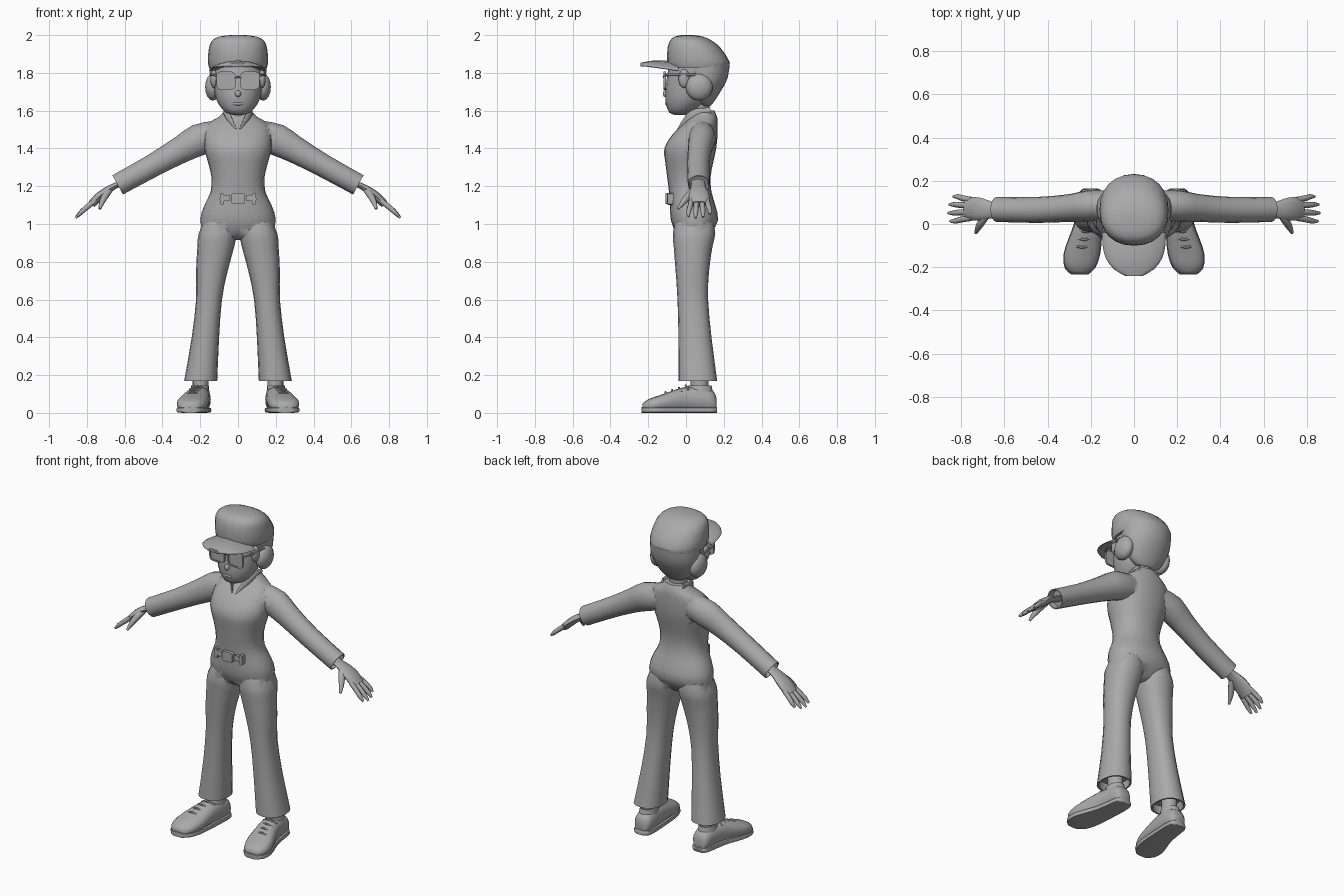
import bpy, bmesh, math
from mathutils import Vector as V

if "Cube" in bpy.data.objects:
    bpy.data.objects.remove(bpy.data.objects["Cube"])

GREY = bpy.data.materials.new("plain grey")
GREY.diffuse_color = (0.4, 0.4, 0.4, 1)
GREY.use_nodes = True
GREY.node_tree.nodes["Principled BSDF"].inputs["Base Color"].default_value = GREY.diffuse_color


def finish(name, bm, mirror=False, angle=50):
    bmesh.ops.recalc_face_normals(bm, faces=bm.faces)
    me = bpy.data.meshes.new(name)
    bm.to_mesh(me)
    bm.free()
    me.materials.append(GREY)
    ob = bpy.data.objects.new(name, me)
    bpy.context.collection.objects.link(ob)
    smooth(ob, angle)
    if mirror:
        m = ob.modifiers.new("mirror", 'MIRROR')
        m.use_mirror_merge = False
    return ob


def smooth(ob, angle=50):
    bpy.ops.object.select_all(action='DESELECT')
    ob.select_set(True)
    bpy.context.view_layer.objects.active = ob
    bpy.ops.object.shade_smooth_by_angle(angle=math.radians(angle))


def loft(name, rings, n=16, steps=2, power=2.0, hollow=0, mirror=False, bend=None):
    """Skin rings of (centre, half axis u, half axis v), eased between rings."""
    out = []
    for i in range(len(rings) - 1):
        p = [rings[max(0, min(len(rings) - 1, i + k))] for k in (-1, 0, 1, 2)]
        for s in range(steps):
            t = s / steps
            out.append([0.5 * (2 * b + (c - a) * t + (2 * a - 5 * b + 4 * c - d) * t * t
                               + (3 * b - a - 3 * c + d) * t ** 3) for a, b, c, d in zip(*p)])
    out.append(list(rings[-1]))
    if hollow:                       # open end with a recessed floor
        c, u, v = out[-1]
        back = (rings[-2][0] - c).normalized() * hollow
        out += [[c, u * .9, v * .9], [c + back, u * .85, v * .85]]
    bm = bmesh.new()
    loops = []
    for c, u, v in out:
        row = []
        for k in range(n):
            a = 2 * math.pi * k / n
            ca, sa = math.cos(a), math.sin(a)
            e = 2 / power
            co = c + u * math.copysign(abs(ca) ** e, ca) + v * math.copysign(abs(sa) ** e, sa)
            row.append(bm.verts.new(bend(co) if bend else co))
        loops.append(row)
    for a, b in zip(loops, loops[1:]):
        for k in range(n):
            bm.faces.new((a[k], a[(k + 1) % n], b[(k + 1) % n], b[k]))
    bm.faces.new(loops[0])
    bm.faces.new(loops[-1])
    return finish(name, bm, mirror)


def flat(z, x0, x1, y0, y1):         # horizontal ring from its extents
    return V(((x0 + x1) / 2, (y0 + y1) / 2, z)), V(((x1 - x0) / 2, 0, 0)), V((0, (y1 - y0) / 2, 0))


def sym(z, rx, y0, y1):
    return flat(z, -rx, rx, y0, y1)


def upright(y, xc, hw, z0, z1):      # ring facing along y
    return V((xc, y, (z0 + z1) / 2)), V((hw, 0, 0)), V((0, 0, (z1 - z0) / 2))


def tube(name, pts, radii, side=V((0, 1, 0)), n=8, squash=1, **kw):
    rings = []
    pts = [V(p) for p in pts]
    for i, p in enumerate(pts):
        d = (pts[min(i + 1, len(pts) - 1)] - pts[max(i - 1, 0)]).normalized()
        u = (side - d * side.dot(d)).normalized()
        rings.append((p, u * radii[i], d.cross(u) * radii[i] * squash))
    return loft(name, rings, n, **kw)


def blob(name, loc, size, mirror=False):
    bm = bmesh.new()
    bmesh.ops.create_uvsphere(bm, u_segments=14, v_segments=8, radius=1)
    for v in bm.verts:
        v.co = V(a * b + c for a, b, c in zip(v.co, size, loc))
    return finish(name, bm, mirror)


# Clothing: torso, trouser legs and sleeves joined into one skin
suit = loft("suit", [sym(*r) for r in (
    (.915, .05, .0, .09), (.95, .17, -.05, .13), (1.02, .2, -.08, .17), (1.1, .178, -.085, .155),
    (1.17, .145, -.09, .135), (1.25, .141, -.10, .13), (1.33, .16, -.11, .145),
    (1.4, .178, -.115, .16), (1.47, .178, -.075, .167), (1.53, .16, -.015, .167),
    (1.565, .105, .02, .165), (1.6, .068, .045, .15))], n=24, power=2.2)
leg = loft("trouser_leg", [flat(*r) for r in (
    (1.04, .012, .17, -.05, .14), (.95, .008, .208, -.07, .155), (.88, .02, .215, -.065, .14),
    (.75, .055, .222, -.055, .122), (.6, .085, .222, -.045, .117), (.4, .1, .245, -.04, .135),
    (.17, .11, .285, -.04, .165))], power=2.3, hollow=.05, mirror=True)
N = V((.48, 0, .877))
sleeve = loft("sleeve", [(V((x, (y0 + y1) / 2, z)), N * h, V((0, (y1 - y0) / 2, 0))) for x, z, h, y0, y1 in (
    (.1, 1.475, .08, .02, .15), (.2, 1.448, .085, .012, .158), (.3, 1.395, .072, .01, .138),
    (.45, 1.31, .061, .005, .125), (.637, 1.207, .058, .01, .125))], hollow=.04, mirror=True)
for part in (leg, sleeve):
    m = suit.modifiers.new("join", 'BOOLEAN')
    m.operation, m.solver, m.object = 'UNION', 'EXACT', part
    bpy.context.view_layer.objects.active = suit
    bpy.ops.object.modifier_apply(modifier=m.name)
    bpy.data.objects.remove(part)
smooth(suit, 60)

# Belt, buckle and loops
loft("belt_buckle", [upright(y, 0, .036, 1.105, 1.165) for y in (-.108, -.08)], power=6, steps=1)
loft("belt_loop", [upright(y, .085, .012, 1.1, 1.165) for y in (-.098, -.06)], 8, 1, 4, mirror=True)
loft("belt_fold", [upright(y, .06, .02, 1.12, 1.155) for y in (-.1, -.06)], 8, 1, 3, mirror=True)

# Collar flaps and neck
tube("collar_flap", [(.07, .13, 1.6), (.068, .06, 1.59), (.05, .015, 1.56), (.012, -.04, 1.5)],
     (.016, .022, .026, .008), V((0, 0, 1)), squash=.4, mirror=True)
loft("neck", [sym(z, .052, .025, .125) for z in (1.54, 1.6, 1.66)], 14)

# Head
loft("head", [sym(*r) for r in (
    (1.578, .03, -.06, .0), (1.59, .065, -.088, .04), (1.63, .1, -.105, .09), (1.68, .121, -.11, .13),
    (1.75, .13, -.105, .15), (1.84, .135, -.09, .18))], n=20)
blob("nose", (0, -.109, 1.69), (.016, .014, .018))
blob("lips", (0, -.1, 1.637), (.03, .01, .01))

# Hair: back mass and side bulges
loft("back_hair", [sym(*r) for r in (
    (1.625, .05, .08, .13), (1.65, .09, .055, .15), (1.7, .125, .02, .182), (1.77, .148, -.01, .22),
    (1.85, .15, -.03, .232))], n=20)
blob("side_hair", (.133, .07, 1.725), (.042, .072, .072), True)
blob("sideburn", (.127, -.01, 1.77), (.02, .03, .05), True)

# Cap crown and brim
loft("cap_crown", [sym(*r) for r in (
    (1.825, .152, -.09, .225), (1.86, .16, -.1, .23), (1.93, .154, -.098, .185), (1.97, .138, -.085, .138),
    (1.992, .1, -.06, .09), (2.0, .04, -.02, .04))], n=24, power=2.2)
loft("cap_brim", [upright(y, 0, w, z - .012, z + .008) for y, w, z in (
    (-.04, .148, 1.848), (-.1, .145, 1.856), (-.16, .13, 1.858), (-.21, .092, 1.852), (-.24, .04, 1.845))],
    n=20, power=3, bend=lambda p: V((p.x, p.y, p.z - 1.6 * p.x ** 2)))

# Glasses
loft("lens", [upright(y, .063, .044, 1.718, 1.8) for y in (-.114, -.108)], 20, 1, 4, mirror=True)
bm = bmesh.new()
for k in range(20):                  # rim around the lens
    a, b = (2 * math.pi * j / 20 for j in (k, k + 1))
    pt = lambda t, s, y: bm.verts.new((
        .063 + (.044 + s) * math.copysign(abs(math.cos(t)) ** .5, math.cos(t)), y,
        1.759 + (.041 + s) * math.copysign(abs(math.sin(t)) ** .5, math.sin(t))))
    for (s0, y0), (s1, y1) in (((0, -.119), (.008, -.119)), ((.008, -.119), (.008, -.106)),
                               ((.008, -.106), (0, -.106)), ((0, -.106), (0, -.119))):
        bm.faces.new((pt(a, s0, y0), pt(b, s0, y0), pt(b, s1, y1), pt(a, s1, y1)))
bmesh.ops.remove_doubles(bm, verts=bm.verts, dist=1e-5)
finish("glasses_rim", bm, True, 30)
tube("glasses_bridge", [(-.02, -.116, 1.775), (0, -.118, 1.78), (.02, -.116, 1.775)], (.006,) * 3, n=6)
tube("glasses_arm", [(.11, -.112, 1.787), (.132, -.08, 1.79), (.146, .05, 1.79)], (.007,) * 3,
     V((0, 0, 1)), n=6, mirror=True)

# Hands: palm, four fingers and a thumb
tube("palm", [(.6, .065, 1.225), (.655, .065, 1.2), (.7, .068, 1.172), (.74, .07, 1.14), (.775, .07, 1.105)],
     (.036, .038, .05, .055, .05), n=12, squash=.42, mirror=True)
for name, y, length in (("index_finger", .028, .92), ("middle_finger", .056, 1.0),
                        ("ring_finger", .085, .95), ("little_finger", .112, .78)):
    tip = y + (y - .07) * .35
    tube(name, [(.755, y, 1.125), (.755 + .05 * length, (y + tip) / 2, 1.125 - .04 * length),
                (.755 + .08 * length, tip, 1.125 - .067 * length), (.755 + .105 * length, tip, 1.125 - .093 * length)],
         (.014, .014, .012, .006), mirror=True)
tube("thumb", [(.68, .045, 1.18), (.705, .01, 1.145), (.72, -.015, 1.115), (.732, -.042, 1.08)],
     (.018, .019, .015, .007), V((1, 0, 0)), mirror=True)

# Ankles, shoes, soles and laces
loft("ankle", [flat(z, .155, .24, .025, .12) for z in (.08, .15, .23)], 12, mirror=True)
SHOE = ((.162, .2, .03, .075), (.145, .2, .05, .115), (.09, .202, .058, .135), (.0, .212, .064, .138),
        (-.07, .227, .075, .118), (-.14, .242, .082, .093), (-.2, .25, .068, .072), (-.23, .252, .035, .05))
loft("shoe", [upright(y, x, w, .005, z) for y, x, w, z in SHOE], power=2.4, mirror=True)
loft("shoe_sole", [upright(y * 1.02, x, w + .003, 0, .03) for y, x, w, z in SHOE], 12, power=5, mirror=True)
loft("shoe_collar", [flat(z, x0, x1, y0, y1) for z, x0, x1, y0, y1 in (
    (.1, .15, .255, .0, .145), (.145, .155, .248, .01, .135))], hollow=.02, mirror=True)
for i in range(4):
    y, x, z = .005 - .036 * i, .213 + .009 * i, .14 - .0115 * i
    tube("shoe_lace", [(x - .045, y + .008, z - .018), (x, y - .006, z + .004), (x + .045, y + .008, z - .018)],
         (.006,) * 3, n=6, mirror=True)
